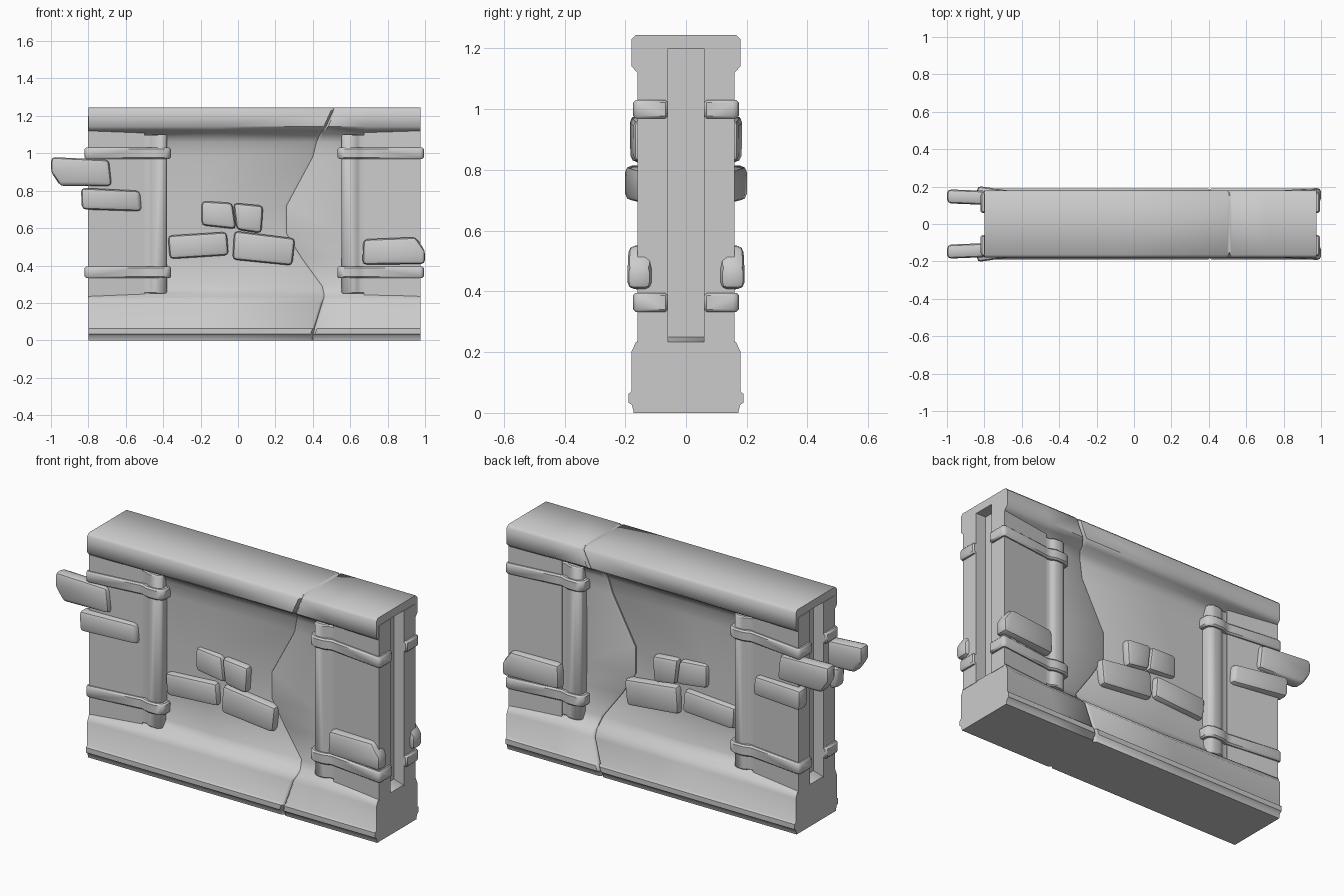
import bpy, bmesh, math

if "Cube" in bpy.data.objects:
    bpy.data.objects.remove(bpy.data.objects["Cube"])


def finish(bm, name, bevel=0.0, segs=2, angle=40, cutter=None):
    bmesh.ops.recalc_face_normals(bm, faces=bm.faces)
    me = bpy.data.meshes.new(name)
    bm.to_mesh(me)
    bm.free()
    ob = bpy.data.objects.new(name, me)
    bpy.context.collection.objects.link(ob)
    bpy.ops.object.select_all(action='DESELECT')
    ob.select_set(True)
    bpy.context.view_layer.objects.active = ob
    if cutter:
        m = ob.modifiers.new("Cut", 'BOOLEAN')
        m.object, m.operation, m.solver = cutter, 'DIFFERENCE', 'EXACT'
        bpy.ops.object.modifier_apply(modifier="Cut")
    if bevel:
        m = ob.modifiers.new("Bevel", 'BEVEL')
        m.width, m.segments, m.limit_method = bevel, segs, 'ANGLE'
        bpy.ops.object.modifier_apply(modifier="Bevel")
    bpy.ops.object.shade_smooth_by_angle(angle=math.radians(angle))
    return ob


def prism(name, bottom, top, bevel=0.0, segs=2):
    bm = bmesh.new()
    a = [bm.verts.new(p) for p in bottom]
    b = [bm.verts.new(p) for p in top]
    bm.faces.new(a)
    bm.faces.new(b)
    n = len(a)
    for i in range(n):
        bm.faces.new((a[i], a[(i + 1) % n], b[(i + 1) % n], b[i]))
    return finish(bm, name, bevel, segs)


# Wall body rows: half width at end, half width mid-wall, height, crack x, recessed end?
ROWS = [(.172, .172, 0, .40, 0), (.178, .178, .026, .40, 0), (.19, .19, .034, .40, 0),
        (.19, .19, .062, .41, 0), (.18, .18, .07, .41, 0), (.18, .168, .20, .45, 0),
        (.165, .138, .233, .46, 0), (.12, .115, .25, .46, 1), (.085, .092, .29, .45, 1),
        (.078, .08, .44, .34, 1), (.078, .078, .57, .26, 1), (.078, .078, .72, .26, 1),
        (.078, .08, .98, .40, 1), (.085, .09, 1.06, .42, 1), (.12, .11, 1.105, .44, 1),
        (.16, .15, 1.12, .45, 0), (.18, .178, 1.142, .47, 0), (.18, .18, 1.23, .51, 0),
        (.165, .165, 1.245, .51, 0)]


def wall_piece(name, side):
    end_x = -.8 if side < 0 else .975
    # Cutter that continues the end groove up under the cap
    bpy.ops.mesh.primitive_cube_add(size=1, location=(end_x, 0, 1.145))
    cutter = bpy.context.object
    cutter.scale = (.12, .12, .11)
    bpy.context.view_layer.update()
    bm = bmesh.new()
    grid = []
    for ye, ym, z, cx, inset in ROWS:
        end = end_x - side * .06 * inset
        dish = -.008 * inset if side < 0 else 0
        groove = .006 if inset else .014
        stations = [(end, ye), (end + (cx - end) * .55, ym),
                    (cx + side * .012, ym + dish), (cx, ym + dish - groove)]
        grid.append([(bm.verts.new((x, -w, z)), bm.verts.new((x, w, z))) for x, w in stations])
    last = len(grid[0]) - 1
    for r, s in zip(grid, grid[1:]):
        for i in range(last):
            for k in (0, 1):
                bm.faces.new((r[i][k], r[i + 1][k], s[i + 1][k], s[i][k]))
        for i in (0, last):
            bm.faces.new((r[i][0], r[i][1], s[i][1], s[i][0]))
    for r in (grid[0], grid[-1]):
        for i in range(last):
            bm.faces.new((r[i][0], r[i + 1][0], r[i + 1][1], r[i][1]))
    finish(bm, name, angle=50, cutter=cutter)
    bpy.data.objects.remove(cutter)


wall_piece("wall_left_of_crack", -1)
wall_piece("wall_right_of_crack", 1)

# Corner pillars: plan outlines (x, y) for the left end, mirrored to all four corners
PANEL = [(-.803, .06), (-.803, .16), (-.50, .125), (-.50, .06)]
COLUMN = [(-.52, .06), (-.52, .122), (-.505, .122), (-.475, .12), (-.46, .132), (-.445, .137),
          (-.405, .137), (-.385, .125), (-.38, .11), (-.38, .06)]
STRAP = [(-.82, .06), (-.82, .162), (-.805, .175), (-.52, .142), (-.495, .138), (-.47, .148),
         (-.45, .153), (-.40, .153), (-.368, .138), (-.358, .118), (-.358, .07),
         (-.55, .065), (-.78, .06)]


def corner_part(name, outline, z0, z1, bevel=0.0):
    for xs, xn in ((1, "left"), (-1, "right")):
        for ys, yn in ((1, "back"), (-1, "front")):
            pts = [(.087 + xs * (x - .087), ys * y) for x, y in outline]
            prism(f"{name}_{xn}_{yn}", [(x, y, z0) for x, y in pts],
                  [(x, y, z1) for x, y in pts], bevel, 1)


corner_part("corner_panel", PANEL, .228, 1.2)
corner_part("corner_column", COLUMN, .25, 1.10, .006)
corner_part("upper_strap", STRAP, .970, 1.03, .008)
corner_part("lower_strap", STRAP, .333, .395, .008)

# Exposed bricks: outline (x, z), inner depth, outer depth, depth change per unit x
BRICKS = [
    ([(-1, .98), (-.69, .965), (-.675, .825), (-.95, .825), (-1, .90)], .105, .18, -.04),
    ([(-.84, .815), (-.525, .80), (-.515, .69), (-.835, .70)], .10, .18, -.15),
    ([(-.195, .745), (-.03, .735), (-.01, .595), (-.195, .615)], .04, .105, .06),
    ([(-.025, .735), (.135, .72), (.125, .572), (-.008, .592)], .04, .113, .0),
    ([(-.375, .56), (-.06, .58), (-.05, .455), (-.365, .435)], .04, .112, .0),
    ([(-.02, .585), (.305, .545), (.29, .40), (-.03, .432)], .04, .115, .0),
    ([(.67, .54), (.95, .552), (1, .48), (1, .408), (.665, .405)], .105, .184, .07),
]
for n, (outline, y0, y1, tilt) in enumerate(BRICKS):
    mid = sum(p[0] for p in outline) / len(outline)
    for ys, yn in ((1, "back"), (-1, "front")):
        prism(f"brick_{n + 1}_{yn}",
              [(x, ys * (y0 + tilt * (x - mid)), z) for x, z in outline],
              [(x, ys * (y1 + tilt * (x - mid)), z) for x, z in outline], .022)
